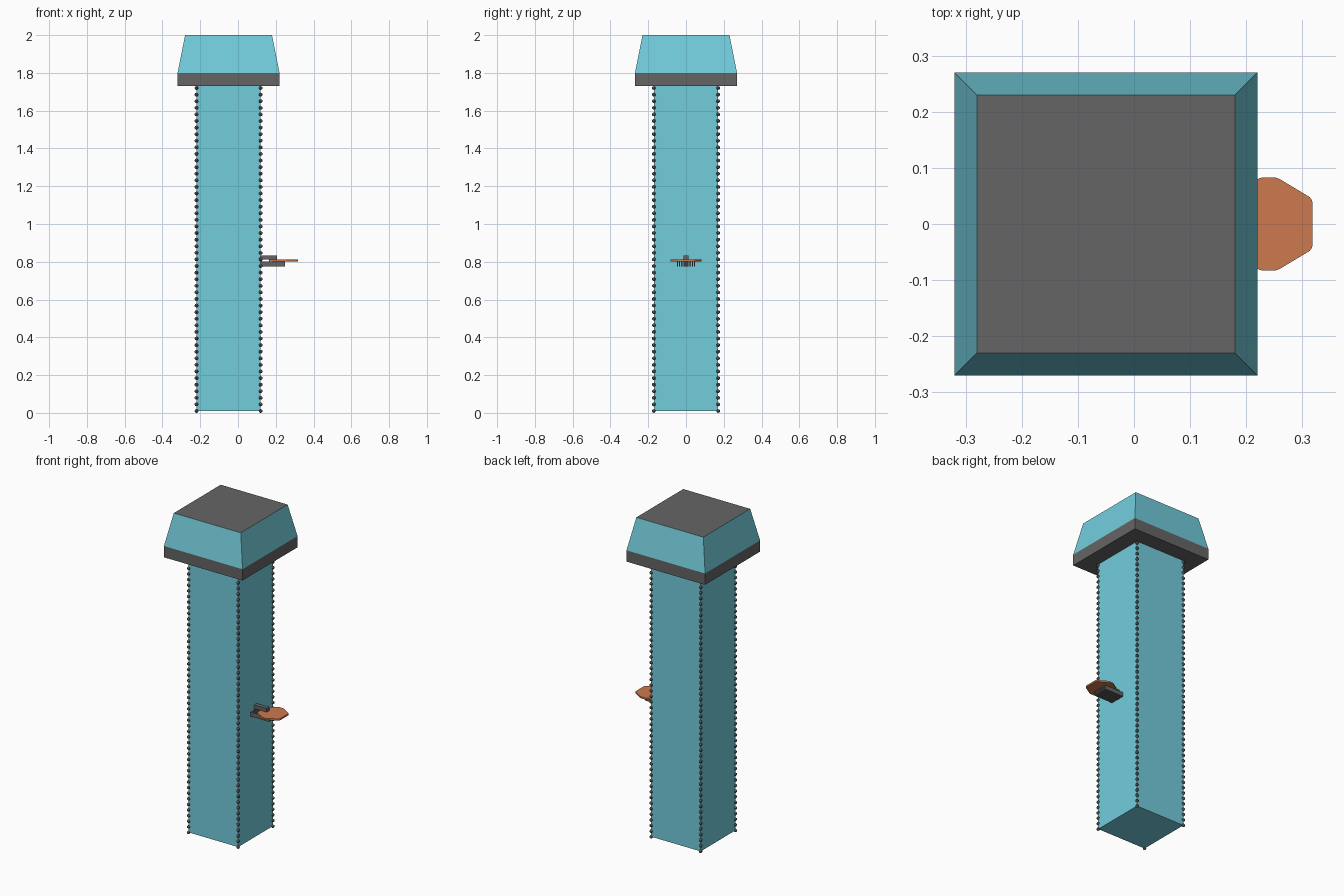
import bpy, bmesh, math
from mathutils import Matrix, Vector

if "Cube" in bpy.data.objects:
    bpy.data.objects.remove(bpy.data.objects["Cube"])


def material(name, rgb):
    m = bpy.data.materials.new(name)
    m.diffuse_color = (*rgb, 1)
    m.use_nodes = True
    m.node_tree.nodes["Principled BSDF"].inputs["Base Color"].default_value = m.diffuse_color
    return m


TEAL = material("teal", (0.17, 0.61, 0.72))
GREY = material("dark grey", (0.13, 0.13, 0.13))
ORANGE = material("orange", (0.61, 0.19, 0.075))


def finish(name, bm, *mats):
    bmesh.ops.recalc_face_normals(bm, faces=bm.faces[:])
    me = bpy.data.meshes.new(name)
    bm.to_mesh(me)
    bm.free()
    for m in mats:
        me.materials.append(m)
    ob = bpy.data.objects.new(name, me)
    bpy.context.collection.objects.link(ob)
    return ob


def add_box(bm, lo, hi):
    lo, hi = Vector(lo), Vector(hi)
    mat = Matrix.Translation((lo + hi) / 2) @ Matrix.Diagonal((*(hi - lo), 1))
    return bmesh.ops.create_cube(bm, size=1, matrix=mat)["verts"]


def box(name, lo, hi, mat):
    bm = bmesh.new()
    add_box(bm, lo, hi)
    return finish(name, bm, mat)


CX = -0.05  # column axis

# square column and the band under the cap
box("column", (CX - 0.17, -0.17, 0.01), (CX + 0.17, 0.17, 1.75), TEAL)
box("cap_band", (CX - 0.27, -0.27, 1.73), (CX + 0.27, 0.27, 1.80), GREY)

# tapered cap with a grey top face
bm = bmesh.new()
for v in add_box(bm, (CX - 0.27, -0.27, 1.80), (CX + 0.27, 0.27, 2.0)):
    if v.co.z > 1.9:
        v.co.x = CX + (v.co.x - CX) * 0.23 / 0.27
        v.co.y *= 0.23 / 0.27
bm.normal_update()
for f in bm.faces:
    f.material_index = 1 if f.normal.z > 0.9 else 0
finish("tapered_cap", bm, TEAL, GREY)

# strings of small beads along the four column edges
bm = bmesh.new()
COUNT = 50
for sx in (-1, 1):
    for sy in (-1, 1):
        for i in range(COUNT):
            z = 0.01 + i * (1.72 - 0.01) / (COUNT - 1)
            bmesh.ops.create_uvsphere(
                bm, u_segments=8, v_segments=6, radius=0.01,
                matrix=Matrix.Translation((CX + sx * 0.17, sy * 0.17, z)))
finish("corner_beads", bm, GREY)

# thin faceted orange plate with softened corners
half = [(0.163, 0.045), (0.225, 0.083), (0.255, 0.083), (0.318, 0.045)]
outline = half + [(x, -y) for x, y in reversed(half)]
bm = bmesh.new()
face = bm.faces.new([bm.verts.new((x, y, 0.801)) for x, y in outline])
ext = bmesh.ops.extrude_face_region(bm, geom=[face])["geom"]
bmesh.ops.translate(bm, vec=(0, 0, 0.01),
                    verts=[g for g in ext if isinstance(g, bmesh.types.BMVert)])
upright = [e for e in bm.edges
           if abs(e.verts[0].co.z - e.verts[1].co.z) > 0.005]
bmesh.ops.bevel(bm, geom=upright, offset=0.006, segments=2,
                profile=0.5, affect='EDGES')
finish("orange_plate", bm, ORANGE)

# bracket: wall mount and bar above the plate
box("bracket_mount", (0.115, -0.014, 0.776), (0.128, 0.014, 0.833), GREY)
box("bracket_bar", (0.12, -0.014, 0.811), (0.207, 0.014, 0.833), GREY)

# row of slats below the plate
bm = bmesh.new()
for i in range(9):
    y = (i - 4) * 0.0113
    add_box(bm, (0.118, y - 0.003, 0.775), (0.249, y + 0.003, 0.801))
finish("support_slats", bm, GREY)
